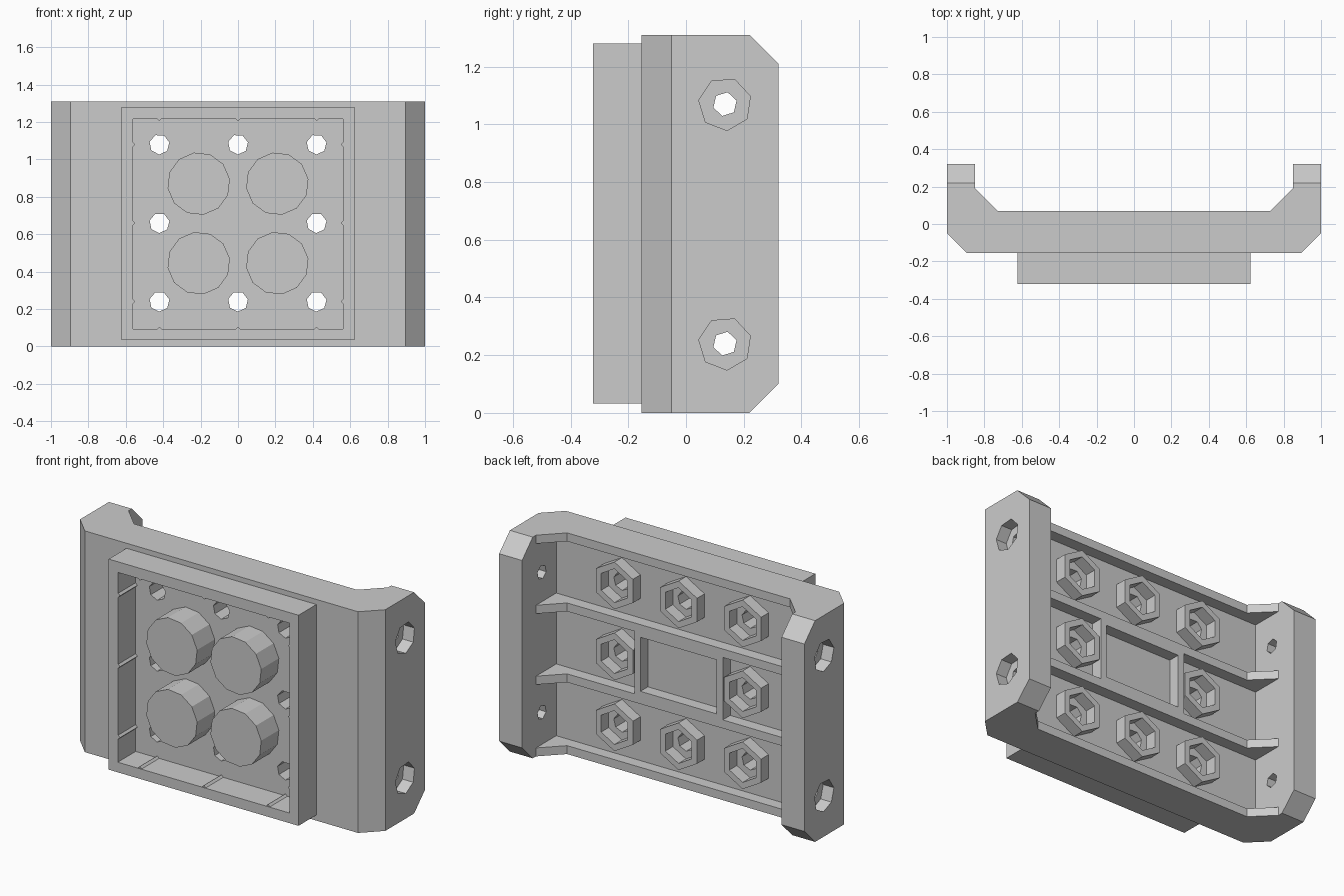
import bpy, bmesh
from math import cos, sin, pi

cube = bpy.data.objects.get("Cube")
if cube:
    bpy.data.objects.remove(cube, do_unlink=True)

grey = bpy.data.materials.new("plain grey")
grey.use_nodes = True
colour = (0.6, 0.6, 0.6, 1)
grey.diffuse_color = colour
grey.node_tree.nodes["Principled BSDF"].inputs["Base Color"].default_value = colour

# Maps a flat point (u, v) and a distance w to space, extruding along the axis
PLACE = {"x": lambda u, v, w: (w, u, v),
         "y": lambda u, v, w: (u, w, v),
         "z": lambda u, v, w: (u, v, w)}


def prisms(name, outlines, axis, spans):
    """One object holding an extruded solid for each outline and span."""
    bm = bmesh.new()
    for outline, (lo, hi) in zip(outlines, spans):
        a, b = [[bm.verts.new(PLACE[axis](u, v, w)) for u, v in outline] for w in (lo, hi)]
        bm.faces.new(a)
        bm.faces.new(b[::-1])
        for i in range(len(a)):
            j = (i + 1) % len(a)
            bm.faces.new((a[i], b[i], b[j], a[j]))
    bmesh.ops.recalc_face_normals(bm, faces=bm.faces)
    mesh = bpy.data.meshes.new(name)
    bm.to_mesh(mesh)
    bm.free()
    mesh.materials.append(grey)
    ob = bpy.data.objects.new(name, mesh)
    bpy.context.collection.objects.link(ob)
    return ob


def prism(name, outline, axis, lo, hi):
    return prisms(name, [outline], axis, [(lo, hi)])


def rect(u0, u1, v0, v1):
    return [(u0, v0), (u1, v0), (u1, v1), (u0, v1)]


def ngon(u, v, r, n, turn=0.0):
    return [(u + r * cos(turn + 2 * pi * i / n), v + r * sin(turn + 2 * pi * i / n))
            for i in range(n)]


def cut(ob, cutter):
    cutter.hide_render = True
    mod = ob.modifiers.new("cut", "BOOLEAN")
    mod.operation, mod.solver, mod.object = "DIFFERENCE", "EXACT", cutter
    bpy.context.view_layer.objects.active = ob
    bpy.ops.object.modifier_apply(modifier=mod.name)
    bpy.data.objects.remove(cutter, do_unlink=True)


H, MID, STEP = 1.31, 0.66, 0.42
FRONT, FLOOR, RIM, EAR = -0.155, 0.0, 0.07, 0.32
INNER = 0.85
columns = (-STEP, 0, STEP)
rows = (MID - STEP, MID, MID + STEP)
bolts = [(x, z) for x in columns for z in rows if (x, z) != (0, MID)]

# Channel body with an ear at each side
half = [(0.895, FRONT), (1, -0.05), (1, EAR), (INNER, EAR), (INNER, FLOOR)]
body = prism("channel_body", half + [(-x, y) for x, y in reversed(half)], "z", 0, H)

# Clipped ear corners
clip_low = [(0.22, 0), (0.22, -0.1), (0.5, -0.1), (0.5, 0.1), (EAR, 0.1)]
clip_high = [(y, H - z) for y, z in clip_low]
cut(body, prisms("corner_cutter", [clip_low, clip_high], "x", [(-2, 2)] * 2))

# Bolt holes through the plate
cut(body, prisms("bolt_cutter", [ngon(x, z, 0.054, 7, 0.2) for x, z in bolts],
                 "y", [(-0.4, 0.3)] * len(bolts)))

# Side holes through the ears, with wide outer sockets
side = [(0.135, 0.24), (0.135, 1.07)]
cut(body, prisms("side_hole_cutter", [ngon(y, z, 0.042, 6, 0.3) for y, z in side] * 2,
                 "x", [(-1.2, -0.7)] * 2 + [(0.7, 1.2)] * 2))
cut(body, prisms("side_socket_cutter", [ngon(y, z, 0.092, 7, 0.3) for y, z in side] * 2,
                 "x", [(-1.2, -0.93)] * 2 + [(0.93, 1.2)] * 2))

# Rims and ribs across the back, sloping up into the ears
brace = [(INNER, FLOOR), (INNER, 0.19), (0.73, RIM)]
brace += [(-x, y) for x, y in reversed(brace)]
for name, z in (("bottom_rim", 0.025), ("lower_rib", MID - STEP / 2),
                ("upper_rib", MID + STEP / 2), ("top_rim", H - 0.025)):
    prism(name, brace, "z", z - 0.025, z + 0.025)

# Window frame between the two middle ribs
window = prism("window_frame", rect(-0.29, 0.29, 0.475, 0.845), "y", FLOOR, RIM)
cut(window, prism("window_cutter", rect(-0.25, 0.25, 0.5, 0.82), "y", -0.5, 0.5))

# Hexagonal nut holders
for i, (x, z) in enumerate(bolts):
    holder = prism(f"nut_holder_{i + 1}", ngon(x, z, 0.14, 6, pi / 2), "y", FLOOR, RIM)
    cut(holder, prism("nut_cutter", ngon(x, z, 0.1, 6, pi / 2), "y", -0.5, 0.5))

# Square front frame
frame = prism("front_frame", rect(-0.622, 0.622, 0.033, 1.28), "y", -0.322, FRONT)
cut(frame, prism("frame_cutter", rect(-0.562, 0.562, 0.093, 1.217), "y", -0.5, 0.5))

# Thin guide ridges on the inner walls of the frame
ridges = [ngon(x, z, 0.012, 4) for x in columns for z in (0.093, 1.217)]
ridges += [ngon(x, z, 0.012, 4) for x in (-0.562, 0.562) for z in rows]
prisms("guide_ridges", ridges, "y", [(-0.318, FRONT)] * len(ridges))

# Four round studs
for x, side_name in ((-0.21, "right"), (0.21, "left")):
    for z, level in ((0.445, "lower"), (0.87, "upper")):
        prism(f"{level}_{side_name}_stud", ngon(x, z, 0.168, 12, 0.15), "y", -0.32, FRONT)
